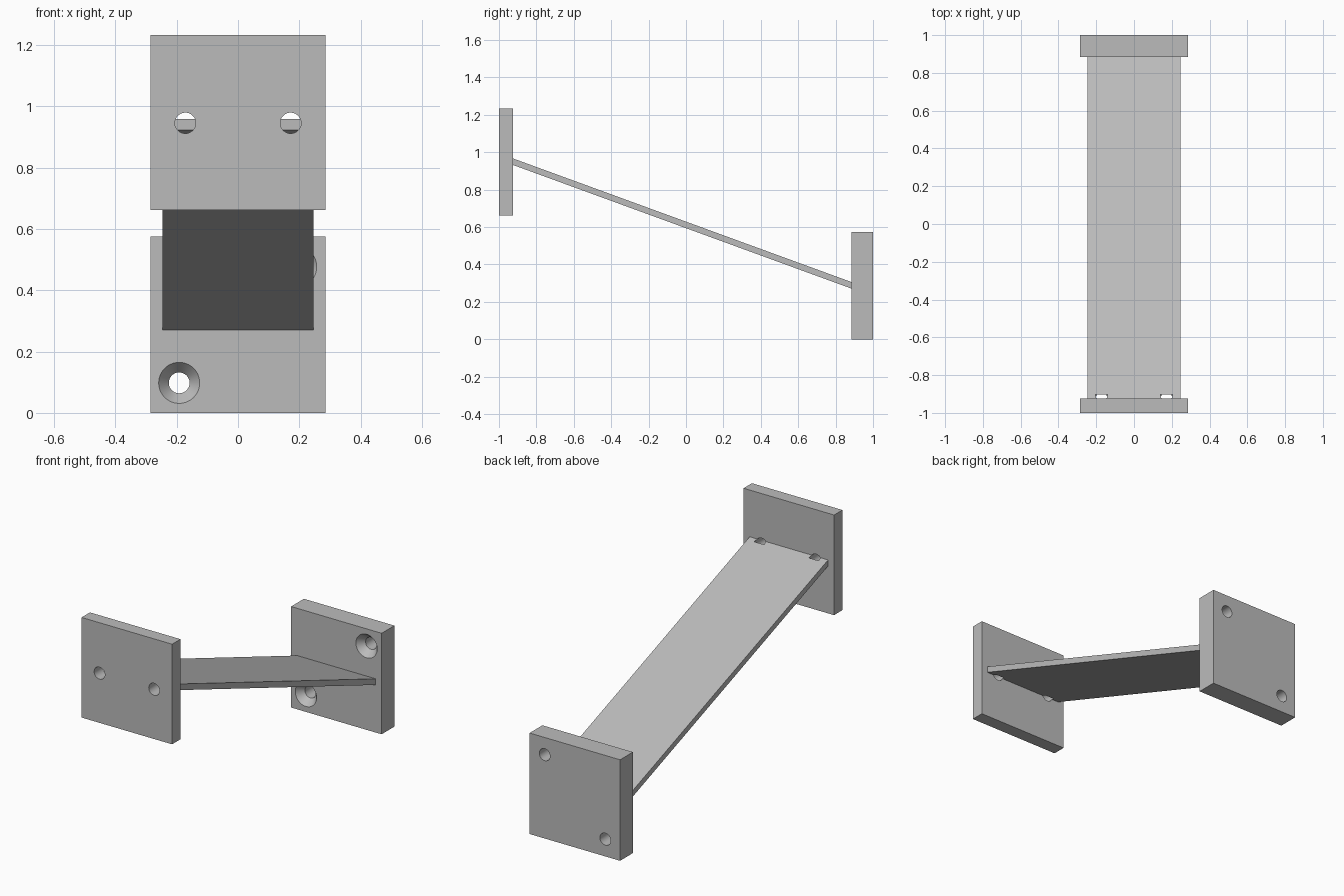
import bpy
import bmesh
from math import radians
from mathutils import Matrix, Vector

cube = bpy.data.objects.get("Cube")
if cube:
    bpy.data.objects.remove(cube, do_unlink=True)

# One plain grey for everything
grey = bpy.data.materials.new("plain grey")
grey.use_nodes = True
colour = (0.5, 0.5, 0.5, 1)
grey.diffuse_color = colour
grey.node_tree.nodes["Principled BSDF"].inputs["Base Color"].default_value = colour


def finish(name, bm):
    bmesh.ops.recalc_face_normals(bm, faces=bm.faces)
    mesh = bpy.data.meshes.new(name)
    bm.to_mesh(mesh)
    bm.free()
    mesh.materials.append(grey)
    obj = bpy.data.objects.new(name, mesh)
    bpy.context.collection.objects.link(obj)
    return obj


def prism(name, half_width, profile):
    """Extrude a side (y, z) profile across x."""
    bm = bmesh.new()
    face = bm.faces.new([bm.verts.new((-half_width, y, z)) for y, z in profile])
    moved = bmesh.ops.extrude_face_region(bm, geom=[face])["geom"]
    verts = [v for v in moved if isinstance(v, bmesh.types.BMVert)]
    bmesh.ops.translate(bm, verts=verts, vec=(2 * half_width, 0, 0))
    return finish(name, bm)


def plate(name, y0, y1, z0, z1):
    return prism(name, PLATE_HALF, [(y0, z0), (y1, z0), (y1, z1), (y0, z1)])


def drill(x, z, profile):
    """Turn a (radius, y) profile about a y axis through (x, z)."""
    bm = bmesh.new()
    ends = [(0, profile[0][1])] + profile + [(0, profile[-1][1])]
    verts = [bm.verts.new((x + r, y, z)) for r, y in ends]
    edges = [bm.edges.new(pair) for pair in zip(verts, verts[1:])]
    bmesh.ops.spin(bm, geom=verts + edges, cent=(x, 0, z), axis=(0, 1, 0),
                   angle=radians(360), steps=48)
    bmesh.ops.remove_doubles(bm, verts=bm.verts, dist=0.0001)
    cutter = finish("drill", bm)
    cutter.hide_render = True
    return cutter


def cut(obj, cutters):
    """Drill the holes for good and keep their walls smooth."""
    for cutter in cutters:
        mod = obj.modifiers.new("hole", 'BOOLEAN')
        mod.operation = 'DIFFERENCE'
        mod.solver = 'EXACT'
        mod.object = cutter
    bpy.context.view_layer.update()
    graph = bpy.context.evaluated_depsgraph_get()
    mesh = bpy.data.meshes.new_from_object(obj.evaluated_get(graph))
    obj.modifiers.clear()
    obj.data = mesh
    bpy.ops.object.select_all(action='DESELECT')
    bpy.context.view_layer.objects.active = obj
    obj.select_set(True)
    bpy.ops.object.shade_smooth_by_angle(angle=radians(25))


PLATE_HALF = 0.285
FRONT, FRONT_INNER = -1.0, -0.925
BACK_INNER, BACK = 0.885, 1.0
HOLE = 0.034

# End plates and the sloping strap between them
front_plate = plate("front_plate", FRONT, FRONT_INNER, 0.663, 1.233)
back_plate = plate("back_plate", BACK_INNER, BACK, 0, 0.575)
strap = prism("sloping_strap", 0.247, [
    (FRONT_INNER, 0.932), (BACK_INNER, 0.271),
    (BACK_INNER, 0.306), (FRONT_INNER, 0.967)])

# Plain holes in the front plate, which also nick the end of the strap
plain = [drill(side * 0.172, 0.946, [(HOLE, FRONT - 0.05), (HOLE, -0.903)])
         for side in (-1, 1)]
cut(front_plate, plain)
cut(strap, plain)

# Countersunk holes in opposite corners of the back plate
sunk = [(0.067, BACK_INNER - 0.02), (0.067, BACK_INNER),
        (HOLE, BACK_INNER + 0.04), (HOLE, BACK + 0.05)]
countersunk = [drill(x, z, sunk) for x, z in ((-0.192, 0.098), (0.19, 0.477))]
cut(back_plate, countersunk)

for cutter in plain + countersunk:
    bpy.data.objects.remove(cutter, do_unlink=True)
